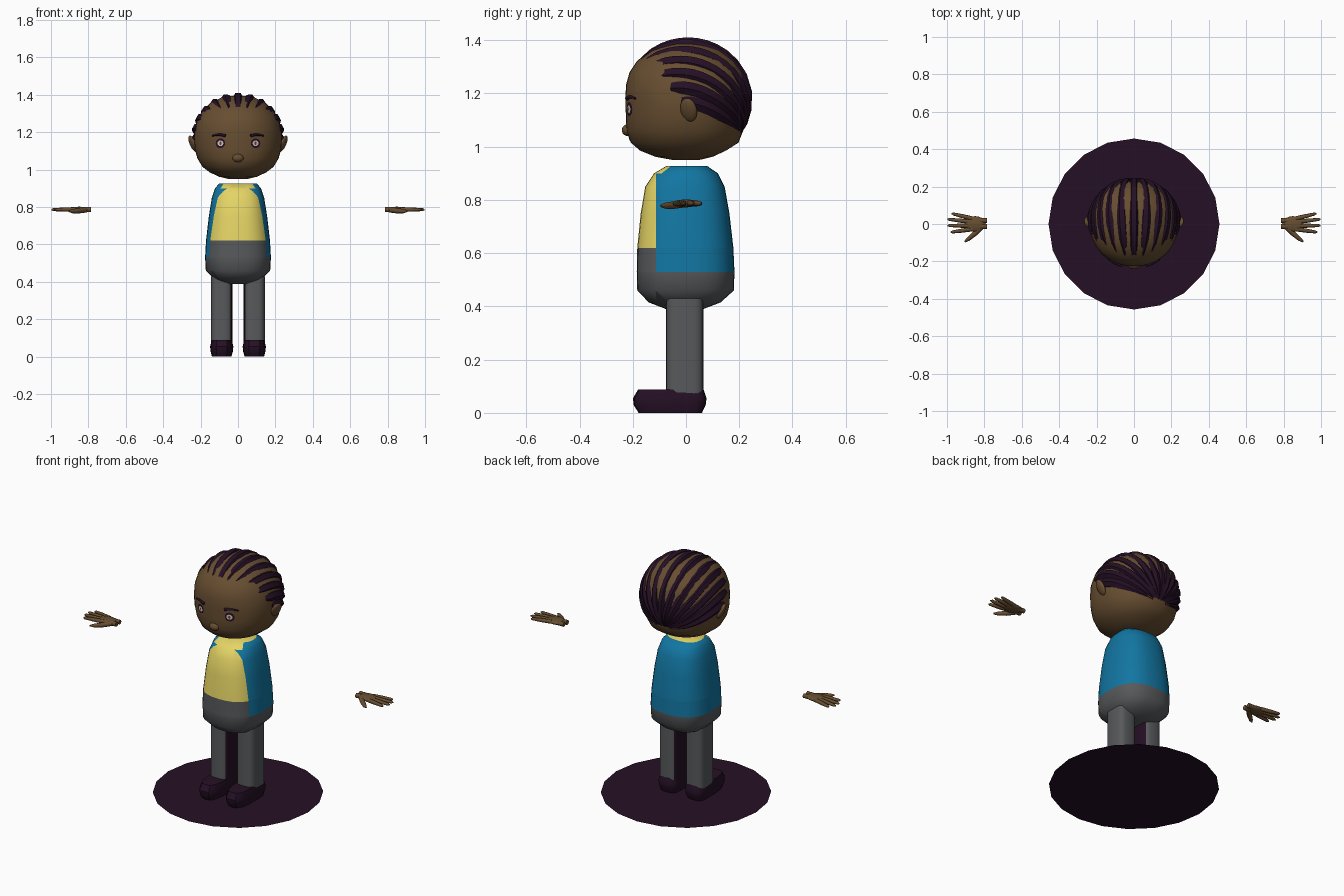
import bpy, bmesh
from math import sin, cos, pi, radians, sqrt
from mathutils import Vector
from mathutils.bvhtree import BVHTree

if "Cube" in bpy.data.objects:
    bpy.data.objects.remove(bpy.data.objects["Cube"])


def material(name, r, g, b):
    m = bpy.data.materials.new(name)
    m.use_nodes = True
    m.diffuse_color = (r, g, b, 1)
    node = next(n for n in m.node_tree.nodes if n.type == "BSDF_PRINCIPLED")
    node.inputs["Base Color"].default_value = (r, g, b, 1)
    node.inputs["Roughness"].default_value = 0.8
    return m


SKIN = material("brown skin", 0.135, 0.075, 0.03)
LIP = material("lip brown", 0.12, 0.055, 0.03)
DARK = material("dark plum", 0.018, 0.005, 0.018)
YELLOW = material("yellow shirt", 0.78, 0.66, 0.13)
BLUE = material("blue jacket", 0.006, 0.18, 0.36)
GREY = material("grey trousers", 0.095, 0.1, 0.105)
WHITE = material("eye white", 0.65, 0.55, 0.52)


def smooth(ob, angle=40):
    bpy.ops.object.select_all(action="DESELECT")
    ob.select_set(True)
    bpy.context.view_layer.objects.active = ob
    bpy.ops.object.shade_smooth_by_angle(angle=radians(angle))


def finish(name, bm, mats, angle=40):
    mesh = bpy.data.meshes.new(name)
    bm.to_mesh(mesh)
    bm.free()
    for m in mats:
        mesh.materials.append(m)
    ob = bpy.data.objects.new(name, mesh)
    bpy.context.collection.objects.link(ob)
    smooth(ob, angle)
    return ob


def stack(sections, n=32, power=2.3, x0=0):
    """Loft rounded sections (height, half width, front, back)."""
    bm = bmesh.new()
    rings = []
    for z, hx, front, back in sections:
        ring = []
        for i in range(n):
            c, s = cos(2 * pi * i / n), sin(2 * pi * i / n)
            px = abs(c) ** (2 / power) * (1 if c > 0 else -1)
            py = abs(s) ** (2 / power) * (back if s > 0 else front)
            ring.append(bm.verts.new((x0 + hx * px, py, z)))
        rings.append(ring)
    for a, b in zip(rings, rings[1:]):
        for i in range(n):
            j = (i + 1) % n
            bm.faces.new((a[i], a[j], b[j], b[i]))
    bm.faces.new(rings[0][::-1])
    bm.faces.new(rings[-1])
    bm.normal_update()
    return bm


def ellipsoid(name, loc, size, mat, rot=(0, 0, 0)):
    bpy.ops.mesh.primitive_uv_sphere_add(segments=16, ring_count=10, location=loc, rotation=rot)
    ob = bpy.context.object
    ob.name = name
    ob.scale = size
    ob.data.materials.append(mat)
    smooth(ob, 60)
    return ob


def tubes(name, paths, mat, sides=2):
    """Sweep tapered tubes; each path is a list of (point, radius)."""
    cu = bpy.data.curves.new(name, "CURVE")
    cu.dimensions = "3D"
    cu.bevel_depth = 1
    cu.bevel_resolution = sides
    cu.use_fill_caps = True
    for path in paths:
        sp = cu.splines.new("POLY")
        sp.points.add(len(path) - 1)
        for p, (co, r) in zip(sp.points, path):
            p.co = (*co, 1)
            p.radius = r
    ob = bpy.data.objects.new(name, cu)
    bpy.context.collection.objects.link(ob)
    cu.materials.append(mat)
    bpy.ops.object.select_all(action="DESELECT")
    ob.select_set(True)
    bpy.context.view_layer.objects.active = ob
    bpy.ops.object.convert(target="MESH")
    smooth(bpy.context.object, 50)


# Ground disc
bm = bmesh.new()
bmesh.ops.create_circle(bm, cap_ends=True, segments=20, radius=0.457)
finish("ground_disc", bm, [DARK])

# Torso: shirt front, open jacket and trouser top
bm = stack([(0.39, 0.075, -0.075, 0.065), (0.415, 0.125, -0.14, 0.13),
            (0.46, 0.172, -0.183, 0.18), (0.53, 0.176, -0.185, 0.182),
            (0.62, 0.171, -0.183, 0.178), (0.75, 0.156, -0.17, 0.163),
            (0.85, 0.14, -0.153, 0.145), (0.9, 0.123, -0.12, 0.12),
            (0.927, 0.1, -0.075, 0.08)], power=2.5)
for co, no in (((0, -0.113, 0), (0, 1, 0)), ((0, 0, 0.62), (0, 0, 1)), ((0, 0, 0.53), (0, 0, 1))):
    geom = bm.verts[:] + bm.edges[:] + bm.faces[:]
    bmesh.ops.bisect_plane(bm, geom=geom, plane_co=co, plane_no=no)
bm.normal_update()
for f in bm.faces:
    c = f.calc_center_median()
    shirt = c.y < -0.113 or f.normal.z > 0.95 or (c.z > 0.9 and c.y < -0.07)
    f.material_index = (1 if c.z > 0.62 else 0) if shirt else (2 if c.z > 0.53 else 0)
finish("torso", bm, [GREY, YELLOW, BLUE], 50)

for side, word in ((1, "left"), (-1, "right")):
    # Leg with a dark inner face
    bm = stack([(0.06, 0.057, -0.075, 0.065), (0.43, 0.057, -0.075, 0.065)], 24, 3.6, side * 0.087)
    for f in bm.faces:
        f.material_index = int(f.normal.x * side < -0.8)
    finish(word + "_leg", bm, [GREY, DARK])

    # Shoe
    bm = stack([(0, 0.052, -0.178, 0.06), (0.03, 0.06, -0.197, 0.074), (0.055, 0.062, -0.199, 0.077),
                (0.088, 0.054, -0.18, 0.066)], 20, 3.2, side * 0.087)
    finish(word + "_shoe", bm, [DARK], 30)

    # Hand: palm, wrist, fingers and thumb
    ellipsoid(word + "_palm", (side * 0.85, 0, 0.787), (0.058, 0.042, 0.015), SKIN)
    fingers = []
    for y0, tip_x, tip_y in ((0.028, 0.975, 0.056), (0.01, 0.998, 0.026), (-0.01, 0.998, -0.008),
                             (-0.027, 0.98, -0.044)):
        a, b = Vector((0.86, y0, 0.788)), Vector((tip_x, tip_y, 0.786))
        fingers.append([(a, 0.012), (a.lerp(b, 0.5), 0.011), (a.lerp(b, 0.92), 0.008), (b, 0.003)])
    fingers.append([(Vector(p), r) for p, r in (((0.81, -0.01, 0.785), 0.014), ((0.85, -0.05, 0.78), 0.014),
                                                ((0.885, -0.08, 0.778), 0.011), ((0.905, -0.095, 0.778), 0.004))])
    fingers.append([(Vector((x, y, 0.787)), 0.014) for y in (-0.013, 0.013) for x in (0.785, 0.83)][:2])
    fingers.append([(Vector((x, 0.018, 0.787)), 0.013) for x in (0.785, 0.84)])
    for path in fingers:
        for p, r in path:
            p.x *= side
    tubes(word + "_fingers", fingers, SKIN)

    # Ear
    ellipsoid(word + "_ear", (side * 0.24, 0.01, 1.138), (0.016, 0.033, 0.048), SKIN,
              (0, side * radians(25), side * radians(-20)))

# Head
bm = stack([(0.95, 0.05, -0.05, 0.05), (0.962, 0.1, -0.115, 0.1), (0.985, 0.15, -0.172, 0.15),
            (1.015, 0.19, -0.207, 0.197), (1.06, 0.217, -0.224, 0.215), (1.11, 0.231, -0.226, 0.226),
            (1.17, 0.236, -0.227, 0.23), (1.23, 0.23, -0.226, 0.23), (1.28, 0.213, -0.212, 0.217),
            (1.32, 0.186, -0.185, 0.193), (1.36, 0.143, -0.14, 0.15), (1.385, 0.09, -0.085, 0.1),
            (1.395, 0.04, -0.04, 0.045)], 40, 2.1)
face = BVHTree.FromBMesh(bm)
finish("head", bm, [SKIN], 60)
ellipsoid("nose", (0, -0.22, 1.062), (0.03, 0.021, 0.022), SKIN)


def on_face(x, z, lift):
    hit = face.ray_cast(Vector((x, -1, z)), Vector((0, 1, 0)))[0]
    return hit - Vector((0, lift, 0))


def decal(name, x, z, rx, rz, lift, mat, n=20):
    """Thin oval plate that follows the face."""
    bm = bmesh.new()
    rings = [[bm.verts.new(on_face(x + k * rx * cos(2 * pi * i / n), z + k * rz * sin(2 * pi * i / n), lift))
              for i in range(n)] for k in (0.4, 1)]
    bm.faces.new(rings[0])
    for i in range(n):
        j = (i + 1) % n
        bm.faces.new((rings[0][i], rings[1][i], rings[1][j], rings[0][j]))
    finish(name, bm, [mat])


# Eyes, brows and mouth
for side, word in ((1, "left"), (-1, "right")):
    x = side * 0.094
    decal(word + "_eye_outline", x, 1.141, 0.025, 0.026, 0.004, DARK)
    decal(word + "_eye_white", x, 1.141, 0.016, 0.015, 0.006, WHITE)
    decal(word + "_pupil", x, 1.141, 0.006, 0.009, 0.008, LIP)
    brow = [(on_face(side * (0.066 + 0.018 * i), 1.181 + 0.006 * sin(i * pi / 4), 0.003), 0.008 - 0.001 * i)
            for i in range(5)]
    tubes(word + "_brow", [brow], DARK)
decal("mouth", 0, 1.03, 0.032, 0.007, 0.002, LIP)

# Hair locks swept from the forehead to the nape
locks = []
nape = Vector((0, 0.83, -0.56))
for i in range(13):
    phi = radians(-92 + i * 92 / 6)
    y = -(0.12 + 0.71 * max(0, cos(phi)))
    rem = sqrt(1 - y * y)
    start = Vector((rem * sin(phi), y, rem * cos(phi)))
    mid = Vector((sin(phi), 0.3, cos(phi))) * 1.5
    path = []
    for k in range(17):
        t = k / 16
        d = (start * (1 - t) ** 2 + mid * 2 * t * (1 - t) + nape * t * t).normalized()
        point = Vector((d.x * 0.223, 0.01 + d.y * 0.222, 1.173 + d.z * 0.213))
        path.append((point, 0.029 * min(1, 0.8 + t * 2) * (1 - 0.5 * t ** 3)))
    locks.append(path)
tubes("hair_locks", locks, DARK, 1)
